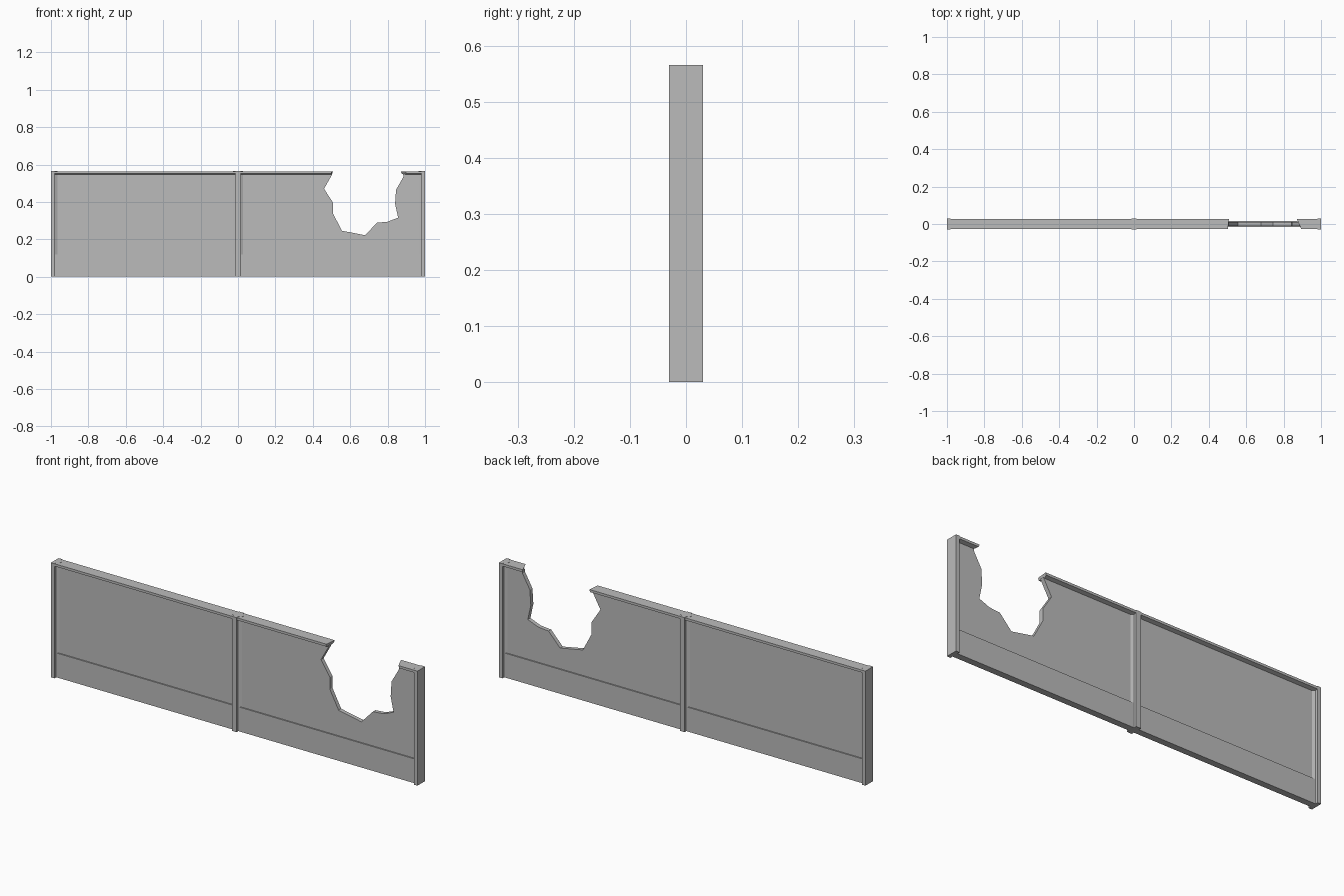
import bpy
import bmesh
from mathutils import Vector

cube = bpy.data.objects.get("Cube")
if cube:
    bpy.data.objects.remove(cube, do_unlink=True)

GREY = (0.5, 0.5, 0.5, 1.0)
HEIGHT = 0.565
BASE_TOP = 0.12

mat = bpy.data.materials.new("plain grey")
mat.use_nodes = True
mat.diffuse_color = GREY
mat.node_tree.nodes["Principled BSDF"].inputs["Base Color"].default_value = GREY


def prism(name, start, end):
    """Join two matching outlines into a closed solid."""
    bm = bmesh.new()
    a = [bm.verts.new(p) for p in start]
    b = [bm.verts.new(p) for p in end]
    bm.faces.new(a)
    bm.faces.new(b[::-1])
    for i in range(len(a)):
        j = (i + 1) % len(a)
        bm.faces.new((a[i], b[i], b[j], a[j]))
    bmesh.ops.recalc_face_normals(bm, faces=bm.faces)
    mesh = bpy.data.meshes.new(name)
    bm.to_mesh(mesh)
    bm.free()
    mesh.materials.append(mat)
    obj = bpy.data.objects.new(name, mesh)
    bpy.context.collection.objects.link(obj)
    return obj


def mirrored(half):
    """Complete a half outline by mirroring its first coordinate."""
    return half + [(-u, v) for u, v in reversed(half)]


# Thin wall panel with the jagged broken opening in its upper edge
hole = [(0.505, 0.55), (0.46, 0.47), (0.508, 0.396), (0.508, 0.337),
        (0.556, 0.246), (0.68, 0.222), (0.743, 0.289), (0.80, 0.294),
        (0.856, 0.316), (0.84, 0.39), (0.845, 0.465), (0.885, 0.535),
        (0.885, 0.55)]
outline = [(-0.99, 0.1), (-0.99, 0.55)] + hole + [(0.99, 0.55), (0.99, 0.1)]
prism("wall_panel", [(x, -0.01, z) for x, z in outline],
      [(x, 0.01, z) for x, z in outline])

# Thicker skirting along the foot
skirting = mirrored([(0.016, 0.0), (0.016, BASE_TOP)])
prism("skirting", [(-0.99, y, z) for y, z in skirting],
      [(0.99, y, z) for y, z in skirting])

# Top rail in two pieces, with slanted broken ends
rail = mirrored([(0.01, 0.546), (0.028, 0.552), (0.028, HEIGHT - 0.001)])


def rail_piece(name, x0, x1, slant0=0.0, slant1=0.0, lean0=0.0, lean1=0.0):
    def section(x, slant, lean):
        return [(x + slant * y + lean * (HEIGHT - z), y, z) for y, z in rail]
    prism(name, section(x0, slant0, lean0), section(x1, slant1, lean1))


rail_piece("long_top_rail", -0.99, 0.505, slant1=0.1, lean1=-0.3)
rail_piece("short_top_rail", 0.882, 0.99, slant0=-0.45, lean0=0.4)

# Stepped posts: full at the centre, half at each end
half_post = [(0.013, 0.03), (0.013, 0.017), (0.028, 0.01)]
half_post = half_post + [(x, -y) for x, y in reversed(half_post)]
end_post = [(0.0, 0.03)] + [(x + 0.006, y) for x, y in half_post] + [(0.0, -0.03)]


def post(name, plan):
    prism(name, [(x, y, 0.0) for x, y in plan],
          [(x, y, HEIGHT) for x, y in plan])


post("centre_post", mirrored(half_post))
post("right_end_post", [(x - 1.0, y) for x, y in end_post])
post("left_end_post", [(1.0 - x, y) for x, y in end_post])
